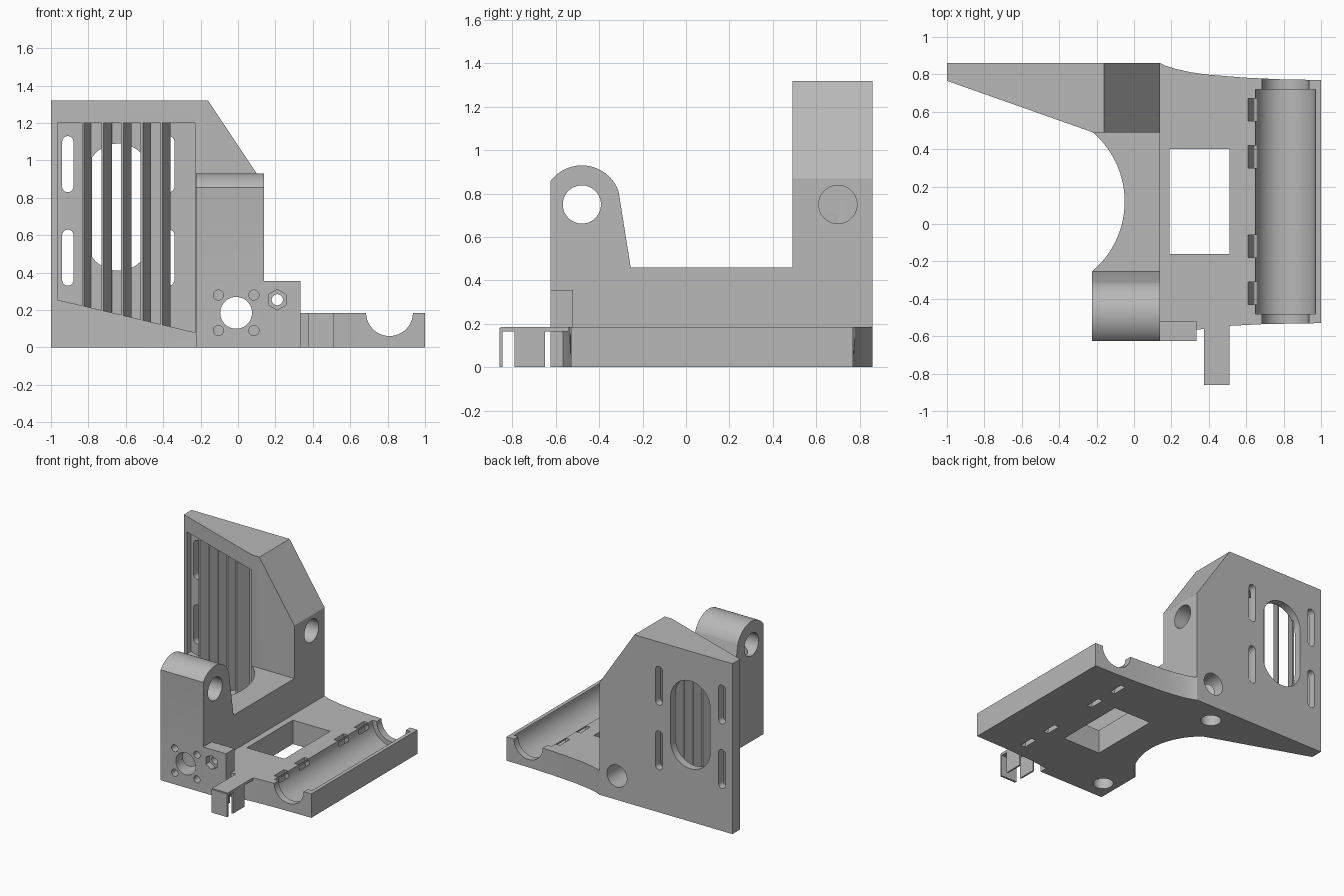
import bpy, bmesh, math
from mathutils import Matrix, Vector

if "Cube" in bpy.data.objects:
    bpy.data.objects.remove(bpy.data.objects["Cube"], do_unlink=True)

grey = bpy.data.materials.new("plain_grey")
grey.use_nodes = True
grey.diffuse_color = (0.48, 0.48, 0.48, 1)
grey.node_tree.nodes["Principled BSDF"].inputs["Base Color"].default_value = (0.48, 0.48, 0.48, 1)

PLACE = {
    "x": lambda a, b, t: (t, a, b),
    "y": lambda a, b, t: (a, t, b),
    "z": lambda a, b, t: (a, b, t),
}


def prism(name, axis, pts, lo, hi):
    """Extrude a flat profile along an axis from lo to hi."""
    bm = bmesh.new()
    face = bm.faces.new([bm.verts.new(PLACE[axis](a, b, lo)) for a, b in pts])
    out = bmesh.ops.extrude_face_region(bm, geom=[face])
    move = Vector(PLACE[axis](0, 0, hi - lo))
    bmesh.ops.translate(bm, vec=move, verts=[v for v in out["geom"] if isinstance(v, bmesh.types.BMVert)])
    bmesh.ops.recalc_face_normals(bm, faces=bm.faces)
    mesh = bpy.data.meshes.new(name)
    bm.to_mesh(mesh)
    bm.free()
    obj = bpy.data.objects.new(name, mesh)
    bpy.context.collection.objects.link(obj)
    mesh.materials.append(grey)
    return obj


def arc(a, b, r, start=0, end=360, n=48):
    full = end - start == 360
    steps = n if full else n + 1
    angles = [math.radians(start + (end - start) * i / n) for i in range(steps)]
    return [(a + r * math.cos(t), b + r * math.sin(t)) for t in angles]


def rect(a0, a1, b0, b1):
    return [(a0, b0), (a1, b0), (a1, b1), (a0, b1)]


def slot(a, b0, b1, r):
    return arc(a, b1 - r, r, 0, 180, 24) + arc(a, b0 + r, r, 180, 360, 24)


def cut(obj, axis, pts, lo, hi):
    """Subtract a prism from an object."""
    cutter = prism("cutter", axis, pts, lo, hi)
    cutter.hide_render = True
    mod = obj.modifiers.new("cut", "BOOLEAN")
    mod.operation = "DIFFERENCE"
    mod.solver = "EXACT"
    mod.object = cutter
    bpy.context.view_layer.objects.active = obj
    bpy.ops.object.modifier_apply(modifier=mod.name)
    bpy.data.objects.remove(cutter, do_unlink=True)


def smooth(obj):
    bpy.ops.object.select_all(action="DESELECT")
    obj.select_set(True)
    bpy.context.view_layer.objects.active = obj
    bpy.ops.object.shade_smooth_by_angle(angle=math.radians(30))


# Carriage body: rounded front post and low bridge, with a round fan clearance
profile = [(-0.625, 0), (0.49, 0), (0.49, 0.46), (-0.255, 0.46)]
profile += arc(-0.48, 0.75, 0.18, 20, 144, 32) + [(-0.625, 0.85)]
body = prism("carriage_body", "x", profile, -0.225, 0.14)
cut(body, "z", arc(-0.538, 0.12, 0.488, n=96), -0.1, 0.6)
cut(body, "x", arc(-0.48, 0.75, 0.088), -0.4, 0.3)
cut(body, "y", arc(-0.01, 0.185, 0.085), -0.8, 0.6)
for dx in (-0.095, 0.095):
    for dz in (-0.095, 0.095):
        cut(body, "y", arc(-0.01 + dx, 0.185 + dz, 0.027, n=24), -0.7, -0.5)
cut(body, "z", arc(-0.11, -0.47, 0.072), -0.1, 0.7)

# Duct: wedge-shaped housing with a sloped shoulder
duct = prism("duct_housing", "y",
             [(-1, 0), (0.14, 0), (0.14, 0.87), (-0.16, 1.32), (-1, 1.32)], 0.49, 0.86)
cut(duct, "z", [(-1.2, 0.836), (-0.22, 0.49), (-0.22, 0.3), (-1.2, 0.3)], -0.2, 1.6)
cut(duct, "y", [(-0.965, 0.255), (-0.23, 0.08), (-0.23, 1.2), (-0.965, 1.2)], 0.3, 0.8)
cut(duct, "y", slot(-0.64, 0.41, 1.09, 0.17), 0.7, 1)
for x in (-0.91, -0.37):
    for z in (0.33, 0.83):
        cut(duct, "y", slot(x, z, z + 0.3, 0.03), 0.78, 1)
cut(duct, "x", arc(0.7, 0.75, 0.088), -0.19, 0.3)
cut(duct, "y", arc(-0.01, 0.185, 0.085), 0.3, 1)
cut(duct, "z", arc(-0.12, 0.7, 0.072), -0.1, 0.7)

# Slanted air vanes inside the duct
for i in range(5):
    x = -0.835 + 0.105 * i
    y = 0.77 - (x + 1) * 0.353
    floor = 0.235 - (x + 0.965) * 0.238
    prism("air_vane", "z",
          [(x, y), (x + 0.012, y), (x + 0.055, y + 0.1), (x + 0.043, y + 0.1)], floor, 1.205)

# Base plate with curved ends, window and cable trough
outline = [(0.14, -0.6), (0.34, -0.565), (0.5, -0.545), (0.7, -0.535), (1, -0.53), (1, 0.77),
           (0.8, 0.773), (0.6, 0.782), (0.4, 0.798), (0.3, 0.812), (0.22, 0.83), (0.17, 0.845), (0.14, 0.86)]
plate = prism("base_plate", "z", outline, 0, 0.185)
cut(plate, "z", rect(0.19, 0.51, -0.16, 0.4), -0.1, 0.3)
cut(plate, "y", arc(0.81, 0.186, 0.125, n=64), -0.7, 0.9)
cut(plate, "y", arc(0.81, 0.186, 0.161, n=64), -0.48, 0.72)
for y in (-0.43, -0.18, 0.3, 0.55):
    cut(plate, "y", [(0.608, 0.2), (0.644, 0.2), (0.685, -0.01), (0.645, -0.01)], y, y + 0.12)

# Side lug with a hexagonal nut pocket and a bolt hole
lug = prism("nut_lug", "y", rect(0.14, 0.335, 0, 0.355), -0.625, -0.52)
cut(lug, "y", arc(0.21, 0.255, 0.055, 30, 390, 6), -0.7, -0.58)
cut(lug, "y", arc(0.21, 0.255, 0.03, n=24), -0.7, -0.4)

# Front cable clip: top strip, end wall and thin side legs
prism("clip_strip", "z", rect(0.375, 0.51, -0.855, -0.53), 0.165, 0.185)
prism("clip_end_wall", "z", rect(0.375, 0.51, -0.86, -0.845), 0, 0.18)
for x in (0.375, 0.498):
    prism("clip_leg", "z", rect(x, x + 0.012, -0.79, -0.65), 0, 0.17)

for part in (body, duct, plate, lug):
    smooth(part)
